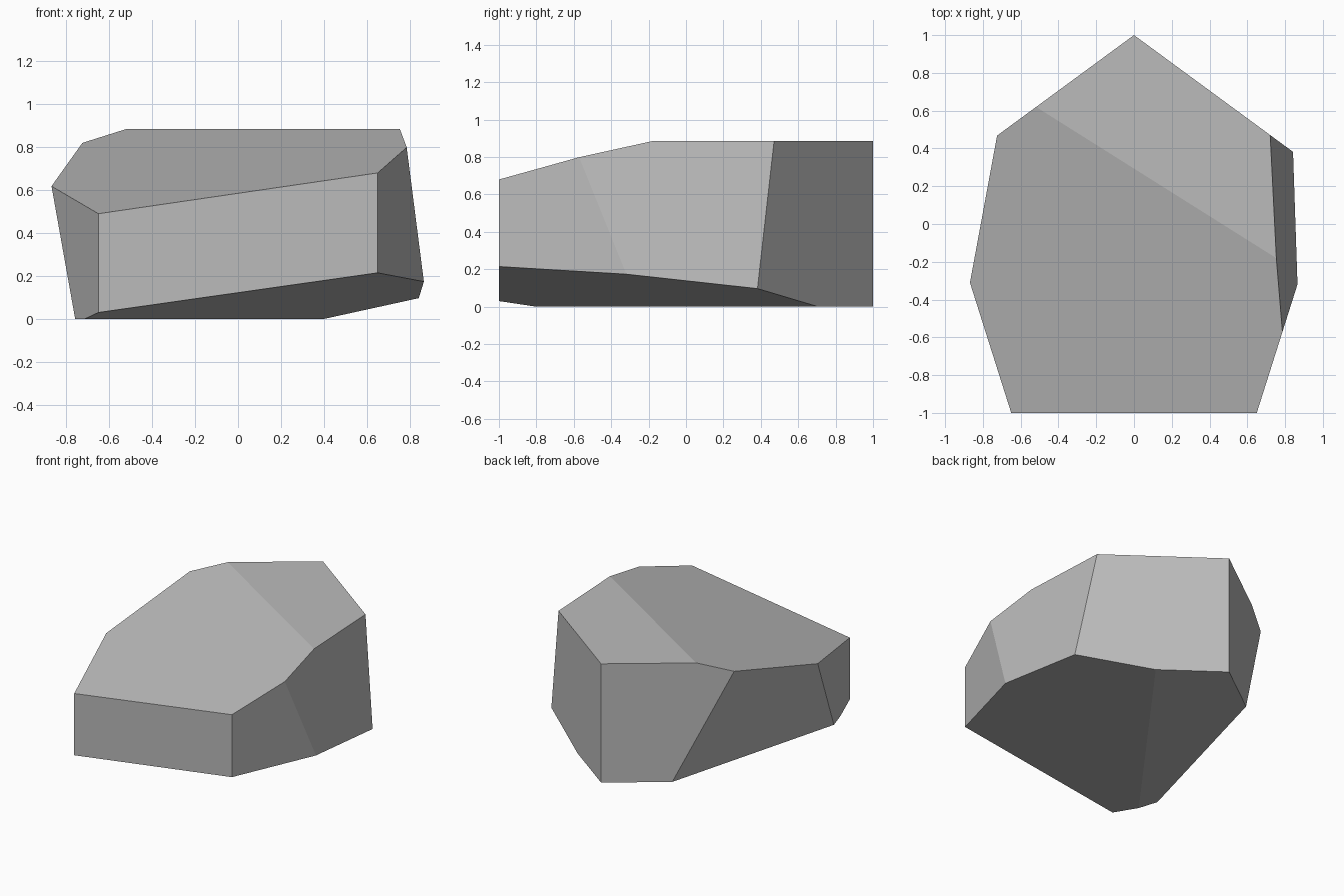
import bpy
import bmesh
from mathutils import Vector

cube = bpy.data.objects.get("Cube")
if cube:
    bpy.data.objects.remove(cube, do_unlink=True)

# Stone colour
stone = bpy.data.materials.new("stone grey")
stone.use_nodes = True
GREY = (0.5, 0.5, 0.5, 1)
stone.diffuse_color = GREY
bsdf = stone.node_tree.nodes["Principled BSDF"]
bsdf.inputs["Base Color"].default_value = GREY
bsdf.inputs["Roughness"].default_value = 0.9


def chisel(bm, point, normal):
    """Slice away everything on the normal's side and cap the cut."""
    geom = bm.verts[:] + bm.edges[:] + bm.faces[:]
    cut = bmesh.ops.bisect_plane(bm, geom=geom, plane_co=point,
                                 plane_no=Vector(normal).normalized(),
                                 clear_outer=True, dist=1e-5)
    edges = [e for e in cut["geom_cut"] if isinstance(e, bmesh.types.BMEdge)]
    bmesh.ops.contextual_create(bm, geom=edges)


# Rough block: flat front, base and top
bm = bmesh.new()
bmesh.ops.create_cube(bm, size=2)
for v in bm.verts:
    v.co.z = 0.885 if v.co.z > 0 else 0

# Mirrored upright facets: pointed back and tapered front
for side in (-1, 1):
    chisel(bm, (0, 1, 0), (side * 0.734, 1, 0))
    chisel(bm, (side * 0.65, -1, 0), (side * 0.685, -0.217, 0))

# Leaning flanks, sloping top and undercut base
chisel(bm, (0.865, -0.31, 0.175), (1, 0.05, 0.148))
chisel(bm, (-0.87, -0.32, 0.615), (-1, 0.27, -0.33))
chisel(bm, (-0.65, -1, 0.49), (-0.146, -0.232, 1))
chisel(bm, (-0.65, -1, 0.03), (0.142, -0.105, -1))
bmesh.ops.recalc_face_normals(bm, faces=bm.faces[:])

mesh = bpy.data.meshes.new("rock")
bm.to_mesh(mesh)
bm.free()
mesh.materials.append(stone)
rock = bpy.data.objects.new("rock", mesh)
bpy.context.collection.objects.link(rock)
